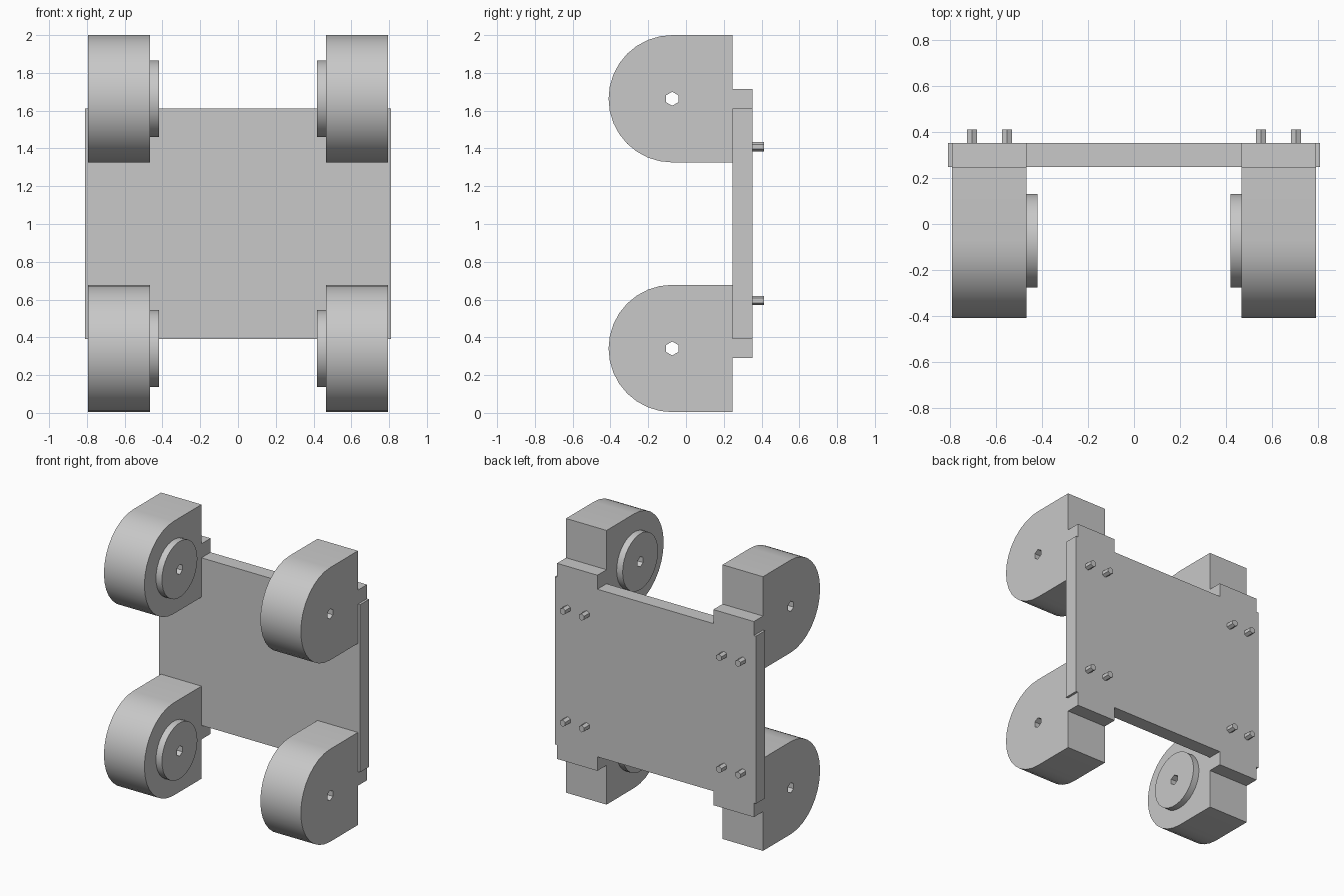
import bpy, bmesh, math

cube = bpy.data.objects.get("Cube")
if cube:
    bpy.data.objects.remove(cube)

GREY = (0.58, 0.58, 0.58, 1)
grey = bpy.data.materials.new("plain grey")
grey.use_nodes = True
grey.diffuse_color = GREY
grey.node_tree.nodes["Principled BSDF"].inputs["Base Color"].default_value = GREY


def arc(cu, cv, r, n, start=0, sweep=360):
    """Points on a circle; a full sweep leaves out the repeated end point."""
    count = n if sweep == 360 else n + 1
    angles = [math.radians(start + sweep * i / n) for i in range(count)]
    return [(cu + r * math.cos(a), cv + r * math.sin(a)) for a in angles]


def prism(name, loops, axis, t0, t1):
    """Extrude an outline, with optional hole loops, along the x or y axis."""
    place = (lambda u, v: (t0, u, v)) if axis == "x" else (lambda u, v: (u, t0, v))
    bm = bmesh.new()
    for loop in loops:
        verts = [bm.verts.new(place(u, v)) for u, v in loop]
        for a, b in zip(verts, verts[1:] + verts[:1]):
            bm.edges.new((a, b))
    bmesh.ops.triangle_fill(bm, use_beauty=True, edges=bm.edges[:])
    bmesh.ops.dissolve_limit(bm, angle_limit=0.01, verts=bm.verts[:], edges=bm.edges[:]) if len(loops) == 1 else None
    result = bmesh.ops.extrude_face_region(bm, geom=bm.faces[:], use_keep_orig=True)
    moved = [g for g in result["geom"] if isinstance(g, bmesh.types.BMVert)]
    step = (t1 - t0, 0, 0) if axis == "x" else (0, t1 - t0, 0)
    bmesh.ops.translate(bm, vec=step, verts=moved)
    bmesh.ops.recalc_face_normals(bm, faces=bm.faces[:])
    mesh = bpy.data.meshes.new(name)
    bm.to_mesh(mesh)
    bm.free()
    mesh.materials.append(grey)
    obj = bpy.data.objects.new(name, mesh)
    bpy.context.collection.objects.link(obj)
    bpy.ops.object.select_all(action="DESELECT")
    obj.select_set(True)
    bpy.context.view_layer.objects.active = obj
    bpy.ops.object.shade_smooth_by_angle(angle=math.radians(30))
    return obj


MID_Z = 1.002            # height of the middle of the plate
AXLE_Y, AXLE_Z = -0.073, 0.661   # axle position, height counted from the middle
RADIUS = 0.337
INNER, OUTER = 0.467, 0.793      # wheel housing extent across
BACK_IN, BACK_OUT = 0.247, 0.352

# Base plate with a tab at each corner, one outline mirrored four ways
quarter = [(0.81, 0.61), (OUTER, 0.61), (OUTER, 0.712), (INNER, 0.712), (INNER, 0.61)]
top = quarter + [(-x, z) for x, z in reversed(quarter)]
outline = top + [(x, -z) for x, z in reversed(top)]
prism("base_plate", [[(x, MID_Z + z) for x, z in outline]], "y", BACK_IN, BACK_OUT)

for side, s in (("left", 1), ("right", -1)):
    for level, k in (("upper", 1), ("lower", -1)):
        tag = f"{level}_{side}"
        z = MID_Z + k * AXLE_Z
        axle_hole = arc(AXLE_Y, z, 0.037, 6, start=30)

        # Housing: round at the front, square where it meets the plate
        body = arc(AXLE_Y, z, RADIUS, 16, start=90, sweep=180)
        body += [(BACK_IN, z - RADIUS), (BACK_IN, z + RADIUS)]
        prism(f"wheel_housing_{tag}", [body, axle_hole], "x", s * INNER, s * OUTER)

        # Hub disc on the inner face
        hub = arc(AXLE_Y, z, 0.204, 30)
        prism(f"hub_{tag}", [hub, axle_hole], "x", s * 0.419, s * INNER)

        # Two six-sided pegs on the back
        for n, x in enumerate((0.553, 0.706), 1):
            peg = arc(s * x, MID_Z + k * 0.407, 0.025, 6, start=30)
            prism(f"peg_{tag}_{n}", [peg], "y", BACK_OUT, 0.412)
